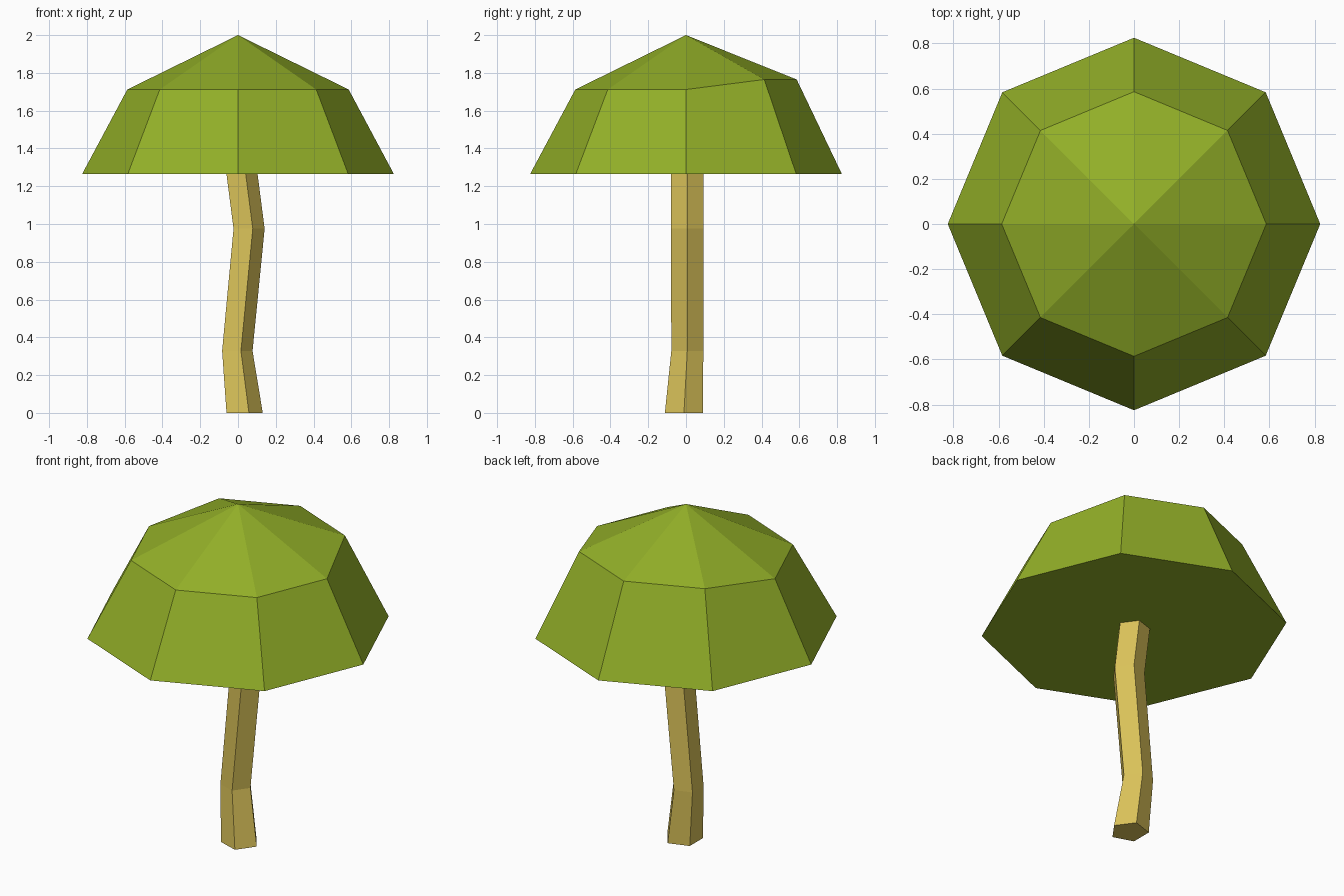
import bpy
import bmesh
from math import cos, sin, tau
from mathutils import Vector

cube = bpy.data.objects.get("Cube")
if cube:
    bpy.data.objects.remove(cube, do_unlink=True)


def make_material(name, color):
    mat = bpy.data.materials.new(name)
    mat.use_nodes = True
    mat.diffuse_color = color
    mat.node_tree.nodes["Principled BSDF"].inputs["Base Color"].default_value = color
    return mat


def add_ring(bm, sides, radius, center):
    """A regular polygon of vertices with one corner on +x."""
    angles = [tau * i / sides for i in range(sides)]
    return [bm.verts.new(Vector(center) + Vector((radius * cos(a), radius * sin(a), 0)))
            for a in angles]


def bridge(bm, low, high):
    for i in range(len(low)):
        j = (i + 1) % len(low)
        bm.faces.new((low[i], low[j], high[j], high[i]))


def finish(bm, name, mat):
    bmesh.ops.recalc_face_normals(bm, faces=bm.faces[:])
    mesh = bpy.data.meshes.new(name)
    bm.to_mesh(mesh)
    bm.free()
    mesh.materials.append(mat)
    obj = bpy.data.objects.new(name, mesh)
    bpy.context.collection.objects.link(obj)
    return obj


leaf_green = make_material("leaf green", (0.29, 0.43, 0.021, 1))
bark_tan = make_material("bark tan", (0.70, 0.54, 0.10, 1))

# Crooked five-sided trunk, its top buried in the canopy
bm = bmesh.new()
sections = [
    (0.106, (0.025, -0.011, 0)),
    (0.089, (-0.012, 0.007, 0.328)),
    (0.091, (0.05, 0.007, 0.975)),
    (0.091, (0.008, 0.007, 1.3)),
]
rings = [add_ring(bm, 5, r, c) for r, c in sections]
for low, high in zip(rings, rings[1:]):
    bridge(bm, low, high)
bm.faces.new(rings[0])
bm.faces.new(rings[-1])
finish(bm, "trunk", bark_tan)

# Eight-sided canopy with a flat underside and a pointed top
bm = bmesh.new()
rim = add_ring(bm, 8, 0.825, (0, 0, 1.265))
shoulder = add_ring(bm, 8, 0.586, (0, 0, 1.712))
for v in shoulder:
    if v.co.y > 0.1:  # the back shoulder is lifted a little
        v.co.z += 0.053
bridge(bm, rim, shoulder)
bm.faces.new(rim)
apex = bm.verts.new((0, 0, 2))
for i, v in enumerate(shoulder):
    bm.faces.new((v, shoulder[(i + 1) % 8], apex))
finish(bm, "canopy", leaf_green)
